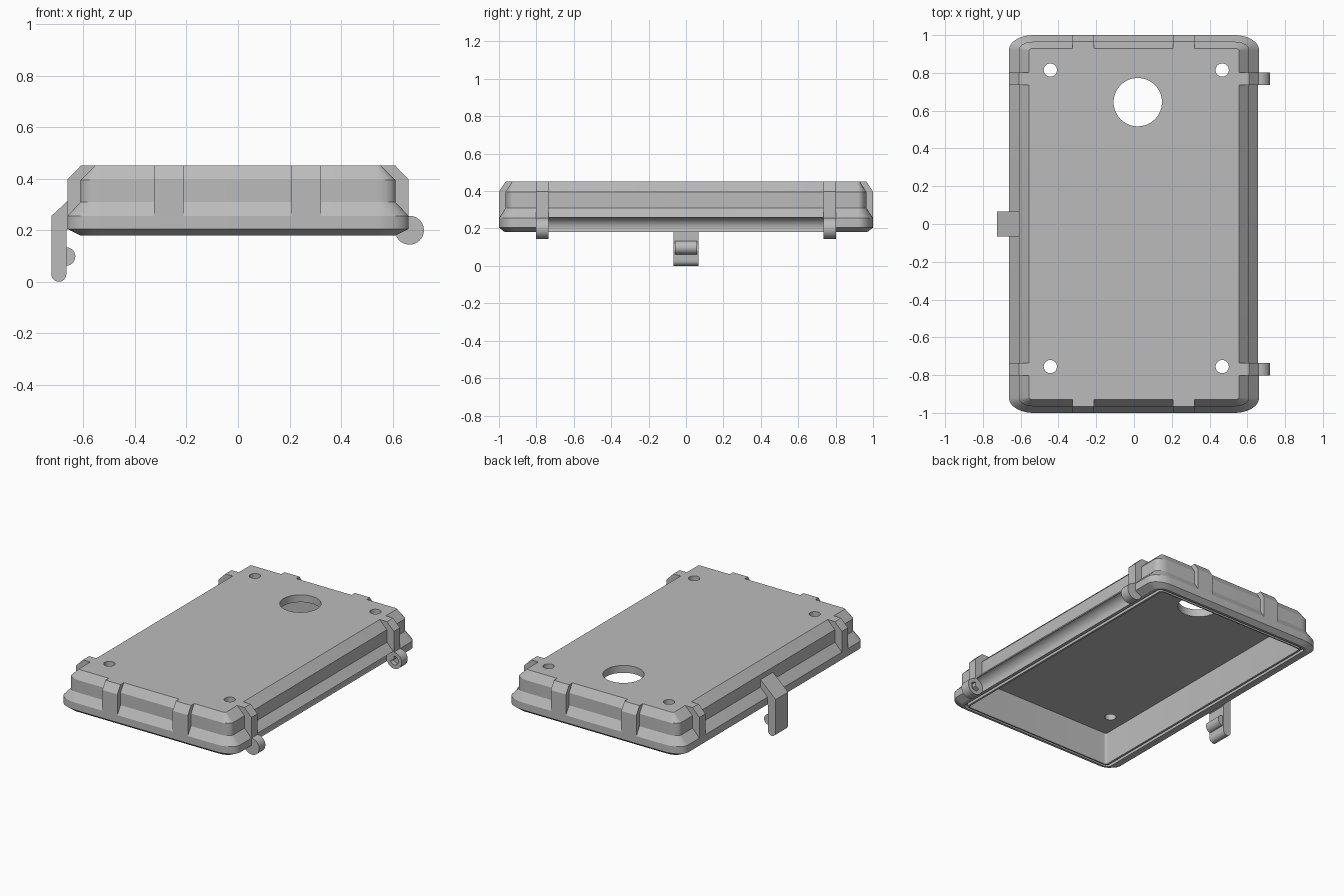
import bpy, bmesh
from math import sin, cos, pi, radians
from mathutils import Matrix

cube = bpy.data.objects.get("Cube")
if cube:
    bpy.data.objects.remove(cube, do_unlink=True)

grey = bpy.data.materials.new("light grey plastic")
grey.use_nodes = True
grey.diffuse_color = (0.5, 0.5, 0.5, 1)
grey.node_tree.nodes["Principled BSDF"].inputs["Base Color"].default_value = grey.diffuse_color


def finish(name, bm):
    bmesh.ops.recalc_face_normals(bm, faces=bm.faces)
    mesh = bpy.data.meshes.new(name)
    bm.to_mesh(mesh)
    bm.free()
    mesh.materials.append(grey)
    obj = bpy.data.objects.new(name, mesh)
    bpy.context.collection.objects.link(obj)
    return obj


def activate(obj):
    bpy.ops.object.select_all(action='DESELECT')
    obj.select_set(True)
    bpy.context.view_layer.objects.active = obj


def smooth(obj):
    activate(obj)
    bpy.ops.object.shade_smooth_by_angle(angle=radians(25))


def cylinder(name, centre, radius, depth, axis='Z', sides=48):
    bm = bmesh.new()
    turn = Matrix.Rotation(pi / 2, 4, 'X') if axis == 'Y' else Matrix()
    bmesh.ops.create_cone(bm, cap_ends=True, segments=sides, radius1=radius, radius2=radius,
                          depth=depth, matrix=Matrix.Translation(centre) @ turn)
    return finish(name, bm)


def prism(name, profile, start, end, along='Y'):
    """Extrude a (sideways, z) profile along Y or X."""
    bm = bmesh.new()
    place = (lambda p, t: (p[0], t, p[1])) if along == 'Y' else (lambda p, t: (t, p[0], p[1]))
    face = bm.faces.new([bm.verts.new(place(p, start)) for p in profile])
    extruded = bmesh.ops.extrude_face_region(bm, geom=[face])["geom"]
    shift = (0, end - start, 0) if along == 'Y' else (end - start, 0, 0)
    bmesh.ops.translate(bm, vec=shift, verts=[v for v in extruded if isinstance(v, bmesh.types.BMVert)])
    return finish(name, bm)


def cut(obj, cutters):
    activate(obj)
    for cutter in cutters:
        cutter.hide_render = True
        mod = obj.modifiers.new("cut", 'BOOLEAN')
        mod.operation, mod.solver, mod.object = 'DIFFERENCE', 'EXACT', cutter
        bpy.ops.object.modifier_apply(modifier=mod.name)
        bpy.data.objects.remove(cutter, do_unlink=True)


def rounded_ring(bm, hx, hy, rx, ry, z, steps=10):
    ring = []
    for quarter, (sx, sy) in enumerate([(1, 1), (-1, 1), (-1, -1), (1, -1)]):
        for i in range(steps + 1):
            a = (quarter + i / steps) * pi / 2
            ring.append(bm.verts.new((sx * (hx - rx) + rx * cos(a), sy * (hy - ry) + ry * sin(a), z)))
    return ring


# Shell: half width, half length, corner radii and height, from ceiling to rim to top
LEVELS = [
    (0.555, 0.93, 0.02, 0.012, 0.40),
    (0.555, 0.93, 0.02, 0.012, 0.18),
    (0.568, 0.938, 0.03, 0.02, 0.18),
    (0.568, 0.938, 0.03, 0.02, 0.20),
    (0.588, 0.952, 0.05, 0.03, 0.20),
    (0.588, 0.952, 0.05, 0.03, 0.18),
    (0.612, 0.968, 0.08, 0.05, 0.18),
    (0.662, 1.0, 0.13, 0.08, 0.205),
    (0.662, 1.0, 0.13, 0.08, 0.255),
    (0.61, 0.965, 0.075, 0.045, 0.31),
    (0.61, 0.965, 0.075, 0.045, 0.395),
    (0.555, 0.93, 0.02, 0.012, 0.45),
]
bm = bmesh.new()
rings = [rounded_ring(bm, *level) for level in LEVELS]
for low, high in zip(rings, rings[1:]):
    for i in range(len(low)):
        j = (i + 1) % len(low)
        bm.faces.new((low[i], low[j], high[j], high[i]))
bm.faces.new(rings[0])
bm.faces.new(rings[-1])
shell = finish("lid_shell", bm)

# Round opening, four screw holes and the hinge clearance
cutters = [cylinder("opening_cutter", (0.02, 0.645, 0.43), 0.128, 0.2, sides=64)]
cutters += [cylinder("screw_cutter", (x, y, 0.43), 0.035, 0.2, sides=32)
            for x in (-0.443, 0.467) for y in (-0.755, 0.815)]
cutters.append(cylinder("hinge_cutter", (0.665, 0, 0.2), 0.06, 1.47, 'Y'))
cut(shell, cutters)
smooth(shell)

# Reinforcing ribs on all four sides
for sign, end in ((-1, "front"), (1, "back")):
    profile = [(sign * y, z) for y, z in
               [(0.94, 0.23), (1.0, 0.23), (1.0, 0.397), (0.965, 0.45), (0.93, 0.45)]]
    for side, x in (("right", -0.268), ("left", 0.264)):
        prism(f"{end}_rib_{side}", profile, x - 0.057, x + 0.057, 'X')
for sign, side in ((-1, "right"), (1, "left")):
    profile = [(sign * x, z) for x, z in
               [(0.57, 0.22), (0.662, 0.22), (0.662, 0.397), (0.61, 0.45), (0.555, 0.45)]]
    for end, y in (("front", -0.768), ("back", 0.768)):
        prism(f"{side}_rib_{end}", profile, y - 0.033, y + 0.033)

# Hinge knuckles with a blind socket on the inner face
for end, y in (("front", -0.768), ("back", 0.768)):
    knuckle = cylinder(f"hinge_knuckle_{end}", (0.665, y, 0.2), 0.056, 0.066, 'Y')
    inner = y - 0.033 if y > 0 else y + 0.033
    cut(knuckle, [cylinder("socket_cutter", (0.665, inner, 0.2), 0.03, 0.06, 'Y', 32)])
    smooth(knuckle)

# Latch arm with a rounded tip, and its catch
tip = [(-0.695 + 0.029 * cos(a), 0.029 + 0.029 * sin(a))
       for a in (pi + pi * i / 12 for i in range(13))]
arm = tip + [(-0.666, 0.2), (-0.6, 0.24), (-0.6, 0.37), (-0.724, 0.255)]
smooth(prism("latch_arm", arm, -0.067, 0.067))
smooth(cylinder("latch_catch", (-0.667, 0, 0.098), 0.036, 0.118, 'Y', 32))
